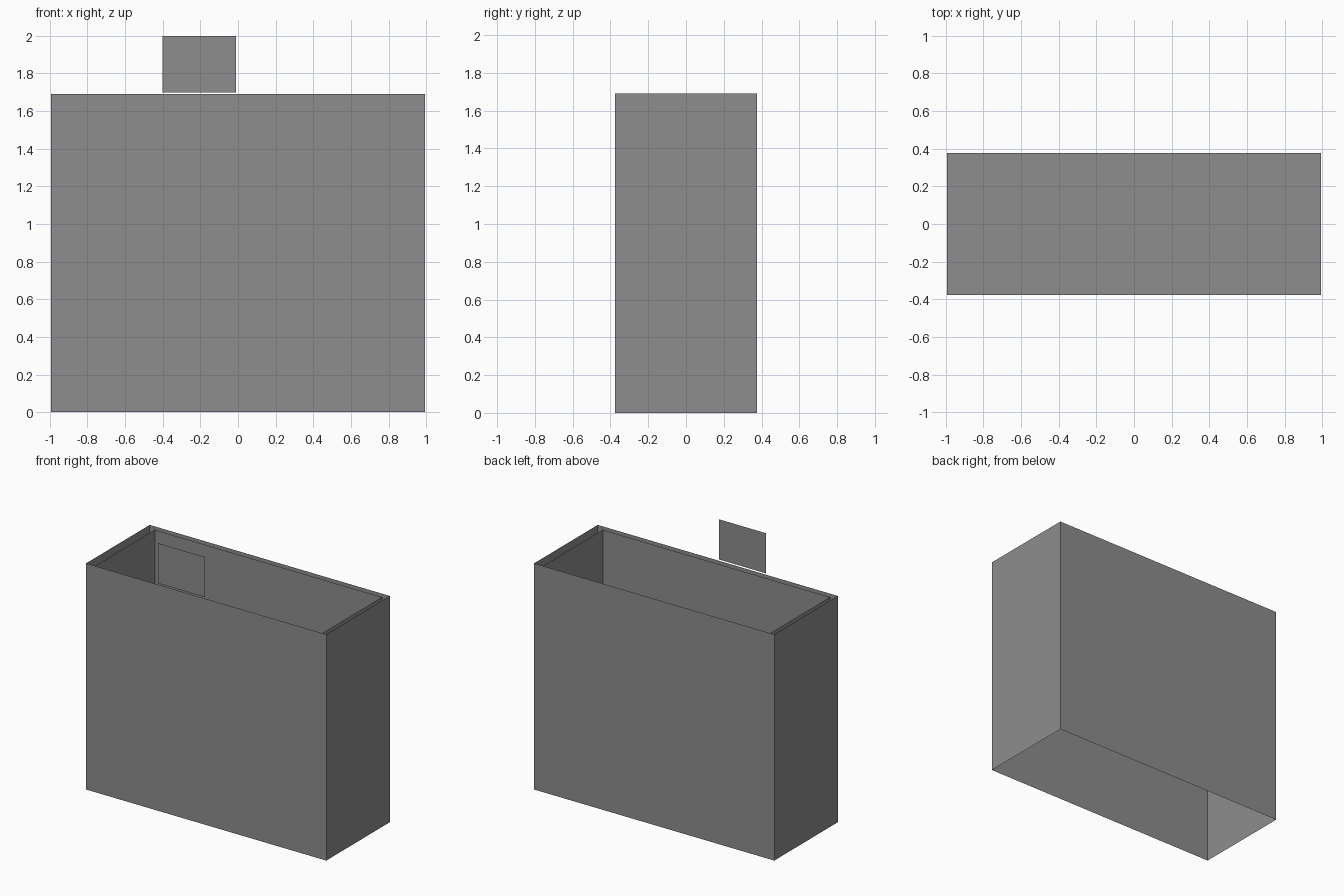
import bpy
import bmesh

cube = bpy.data.objects.get("Cube")
if cube:
    bpy.data.objects.remove(cube, do_unlink=True)

# One plain grey for every sheet
GREY = (0.27, 0.27, 0.27, 1.0)
grey = bpy.data.materials.new("plain_grey")
grey.use_nodes = True
grey.diffuse_color = GREY
grey.node_tree.nodes["Principled BSDF"].inputs["Base Color"].default_value = GREY

HALF_X, HALF_Y = 0.993, 0.376
WALL_TOP, INNER_TOP, FLOOR_Z = 1.69, 1.674, 0.88


def finish(name, bm):
    mesh = bpy.data.meshes.new(name)
    bm.to_mesh(mesh)
    bm.free()
    mesh.materials.append(grey)
    obj = bpy.data.objects.new(name, mesh)
    bpy.context.collection.objects.link(obj)
    return obj


def corners(bm, hx, hy, z):
    return [bm.verts.new((sx * hx, sy * hy, z))
            for sx, sy in ((-1, -1), (1, -1), (1, 1), (-1, 1))]


def open_walls(name, hx, hy, bottom, top):
    """Four thin sheets in a ring, open above and below."""
    bm = bmesh.new()
    low, high = corners(bm, hx, hy, bottom), corners(bm, hx, hy, top)
    for i in range(4):
        j = (i + 1) % 4
        bm.faces.new((low[i], low[j], high[j], high[i]))
    return finish(name, bm)


# Outer casing and the slightly smaller, lower liner inside it
open_walls("outer_walls", HALF_X, HALF_Y, 0, WALL_TOP)
open_walls("inner_walls", HALF_X - 0.054, HALF_Y - 0.018, FLOOR_Z, INNER_TOP)

# Floor sheet closing the inside
bm = bmesh.new()
bm.faces.new(corners(bm, HALF_X, HALF_Y, FLOOR_Z))
finish("inner_floor", bm)

# Small upright tab just above the front wall
bm = bmesh.new()
left, right, low, high = -0.4, -0.01, 1.70, 2.0
bm.faces.new([bm.verts.new((x, -HALF_Y, z)) for x, z in
              ((left, low), (right, low), (right, high), (left, high))])
finish("front_tab", bm)
